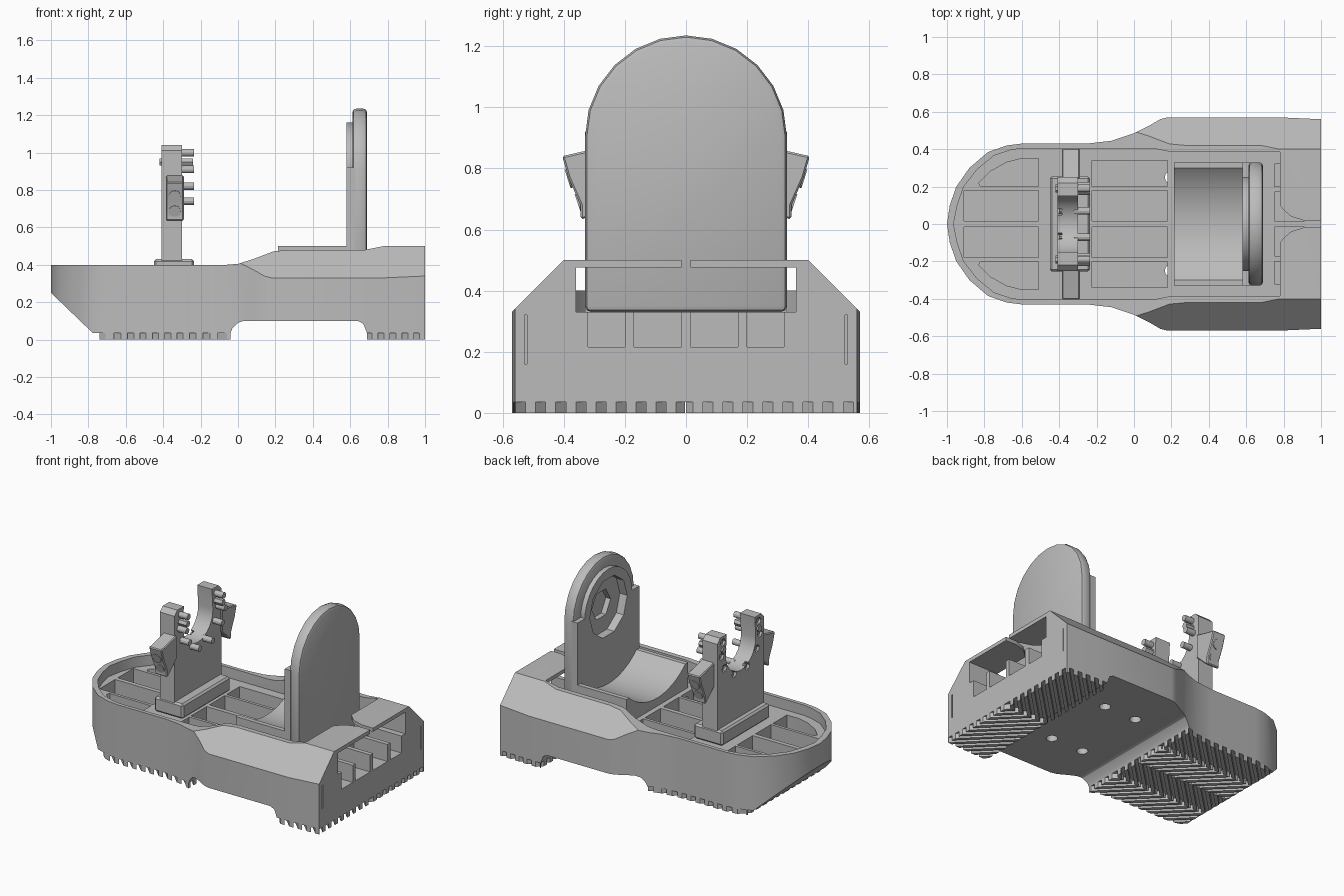
import bpy, bmesh, math
from mathutils import Vector

if "Cube" in bpy.data.objects:
    bpy.data.objects.remove(bpy.data.objects["Cube"], do_unlink=True)

grey = bpy.data.materials.new("plain grey")
grey.use_nodes = True
grey.diffuse_color = (0.5, 0.5, 0.5, 1)
grey.node_tree.nodes["Principled BSDF"].inputs["Base Color"].default_value = (0.5, 0.5, 0.5, 1)


def prisms(name, polygons, axis, lo, hi):
    """Extrude flat polygons along an axis; all become one object."""
    place = {"x": lambda u, v, w: (w, u, v),
             "y": lambda u, v, w: (u, w, v),
             "z": lambda u, v, w: (u, v, w)}[axis]
    bm = bmesh.new()
    for poly in polygons:
        a = [bm.verts.new(place(u, v, lo)) for u, v in poly]
        b = [bm.verts.new(place(u, v, hi)) for u, v in poly]
        bm.faces.new(a)
        bm.faces.new(b[::-1])
        for i in range(len(a)):
            j = (i + 1) % len(a)
            bm.faces.new((a[i], a[j], b[j], b[i]))
    bmesh.ops.recalc_face_normals(bm, faces=bm.faces)
    mesh = bpy.data.meshes.new(name)
    bm.to_mesh(mesh)
    bm.free()
    mesh.materials.append(grey)
    ob = bpy.data.objects.new(name, mesh)
    bpy.context.collection.objects.link(ob)
    return ob


def rect(u0, u1, v0, v1):
    return [(u0, v0), (u1, v0), (u1, v1), (u0, v1)]


def circle(u, v, r, n, start=0, sweep=360):
    count = n if sweep == 360 else n + 1
    return [(u + r * math.cos(math.radians(start + sweep * i / n)),
             v + r * math.sin(math.radians(start + sweep * i / n))) for i in range(count)]


def mirrored(half):
    """Close an outline whose other half is mirrored in y."""
    return half + [(x, -y) for x, y in reversed(half) if y > 0]


def flip(poly, s):
    return [(s * u, v) for u, v in poly]


def select(ob):
    bpy.ops.object.select_all(action="DESELECT")
    ob.select_set(True)
    bpy.context.view_layer.objects.active = ob


def apply(ob, mod):
    select(ob)
    bpy.ops.object.modifier_apply(modifier=mod.name)


def combine(ob, cutter, op="DIFFERENCE"):
    mod = ob.modifiers.new("combine", "BOOLEAN")
    mod.operation, mod.solver, mod.object = op, "EXACT", cutter
    apply(ob, mod)
    bpy.data.objects.remove(cutter, do_unlink=True)


def cut(ob, polygons, axis, lo, hi):
    combine(ob, prisms("cutter", polygons, axis, lo, hi))


def bevel(ob, width, segments):
    mod = ob.modifiers.new("bevel", "BEVEL")
    mod.width, mod.segments, mod.limit_method = width, segments, "ANGLE"
    mod.angle_limit = math.radians(40)
    apply(ob, mod)


# Base shell: plan outline trimmed by a side profile
outline = mirrored([(-1, 0), (-.985, .1), (-.95, .2), (-.88, .3), (-.78, .385), (-.68, .42),
                    (-.6, .43), (-.25, .43), (-.12, .445), (0, .485), (.08, .525),
                    (.14, .56), (.18, .57), (.78, .57), (1, .56)])
side = [(-1.1, .4), (-.06, .4), (0, .405), (.08, .43), (.19, .472), (.28, .48), (.68, .48),
        (.78, .5), (1.1, .5), (1.1, .035), (.69, .035), (.67, .085), (.64, .1), (.03, .1),
        (0, .09), (-.03, .06), (-.04, .035), (-.776, .035), (-1, .25), (-1.1, .346)]
base = prisms("base", [outline], "z", .02, .6)
combine(base, prisms("side_profile", [side], "y", -1, 1), "INTERSECT")
for s in (1, -1):
    cut(base, [flip([(.6, .3), (.6, .6), (.3, .6)], s)], "x", -.1, 1.2)

# Recessed deck, heel tunnel and tapered slit in the heel roof
deck = mirrored([(-.965, 0), (-.945, .1), (-.91, .2), (-.84, .29), (-.75, .365), (-.66, .395),
                 (-.6, .405), (.1, .405), (.2, .385), (.78, .385)])
cut(base, [deck], "z", .33, .8)
cut(base, [rect(-.36, .36, .33, .475)], "x", .7, 1.1)
slit = mirrored([(.75, .12), (.78, .1), (.8, .075), (.84, .04), (.92, .015), (1.1, .015)])
cut(base, [slit], "z", .45, .6)

# Pockets between the ribs
pockets = []
for s in (1, -1):
    toe = [(-.83, .22), (-.77, .28), (-.68, .33), (-.6, .35), (-.51, .35), (-.51, .2), (-.82, .2)]
    pockets += [[(x, s * y) for x, y in toe]]
    for x0, x1, y0, y1 in ((-.91, -.51, .015, .18), (-.225, .18, .015, .18),
                           (-.225, .18, .2, .34), (.75, 1.1, .015, .17), (.75, 1.1, .2, .32)):
        pockets.append(rect(x0, x1, *sorted((s * y0, s * y1))))
cut(base, pockets, "z", .215, .4)

# Screw holes in the arch and narrow slots in the heel
cut(base, [circle(x, y, .035, 16) for x in (.2, .44) for y in (-.25, .25)], "z", .05, .3)
cut(base, [rect(s * .525 - .004, s * .525 + .004, .16, .32) for s in (1, -1)], "x", .97, 1.1)


# Herringbone treads, trimmed to the outline
def treads(name, x0, x1, bands, pitch=.066):
    bars = []
    for i in range(len(bands) - 1):
        y0, y1 = bands[i], bands[i + 1]
        lean = (y1 - y0) * (1 if i % 2 else -1)
        x = x0 - 1
        while x < x1 + 1:
            bars.append([(x, y0), (x + pitch / 2, y0),
                         (x + pitch / 2 + lean, y1 - .004), (x + lean, y1 - .004)])
            x += pitch
    ob = prisms(name, bars, "z", 0, .036)
    pad = prisms("pad", [outline], "z", -.1, .2)
    combine(pad, prisms("pad_limits", [rect(x0, x1, -.1, .2)], "y", -1, 1), "INTERSECT")
    combine(ob, pad, "INTERSECT")
    return ob


treads("toe_treads", -.74, -.04, (-.5, -.22, 0, .22, .5))
treads("heel_treads", .69, 1, (-.6, 0, .6))

# Cradle with a cylindrical hollow
cradle = prisms("cradle", [rect(-.33, .33, .33, .5)], "x", .215, .6)
cut(cradle, [circle(0, .835, .45, 64)], "x", .1, .7)

# Round-topped back plate, its front layer and socket
CENTRE = .905
plate = prisms("back_plate", [[(-.33, .33), (.33, .33)] + circle(0, CENTRE, .33, 12, 0, 180)],
               "x", .612, .69)
bevel(plate, .02, 2)
layer = prisms("plate_front", [[(-.33, .33), (.33, .33), (.33, .92), (.25, .92)]
                               + circle(0, CENTRE, .255, 12, 10, 160)
                               + [(-.25, .92), (-.33, .92)]], "x", .58, .625)
for part in (plate, layer):
    cut(part, [circle(0, CENTRE, .2, 10)], "x", .5, .635)
cut(plate, [circle(0, CENTRE, .1, 6)], "x", .5, .67)

# Front mount: flange and forked post
flange = prisms("mount_flange", [rect(-.45, -.235, -.255, .255)], "z", .33, .43)
bevel(flange, .012, 1)
fork = ([(-.25, .35), (.25, .35), (.25, 1.01), (.22, 1.04), (.15, 1.04)]
        + circle(0, .9, .16, 14, 0, -180) + [(-.15, 1.04), (-.22, 1.04), (-.25, 1.01)])
post = prisms("mount_post", [fork], "x", -.41, -.3)

# Bolts around the fork, with hex nuts on the other side
spots = [(s * y, z) for s in (1, -1)
         for y, z in ((.19, 1.0), (.205, .91), (.175, .82), (.07, .74))]
prisms("fork_bolts", [circle(y, z, .02, 12) for y, z in spots], "x", -.32, -.235)
nuts = [circle(y, z, .026, 6) for y, z in spots]
cut(post, nuts, "x", -.5, -.385)
prisms("fork_bolt_ends", [circle(y, z, .013, 10) for y, z in spots], "x", -.4, -.37)
prisms("top_bolt_heads", [circle(s * .19, .95, .022, 6) for s in (1, -1)], "x", -.42, -.24)

# Tilted side clamps with two screws each
for s, label in ((1, "left"), (-1, "right")):
    wing = [(.24, .88), (.33, .857), (.405, .84), (.385, .77), (.345, .68), (.345, .635),
            (.33, .635), (.24, .72)]
    clamp = prisms(label + "_clamp", [flip(wing, s)], "x", -.385, -.29)
    bevel(clamp, .006, 1)
    normal = Vector((0, s * .95, -.31))
    for y, z in ((.381, .77), (.348, .69)):
        bpy.ops.mesh.primitive_cylinder_add(vertices=16, radius=.032, depth=.03,
                                            location=(-.338, s * (y - .008), z))
        screw = bpy.context.object
        screw.name = label + "_clamp_screw"
        screw.rotation_euler = normal.to_track_quat("Z", "Y").to_euler()
        screw.data.materials.append(grey)

# Soft shading on curved walls, crisp edges elsewhere
for ob in [o for o in bpy.context.scene.objects if o.type == "MESH"]:
    select(ob)
    bpy.ops.object.shade_smooth_by_angle(angle=math.radians(25))
